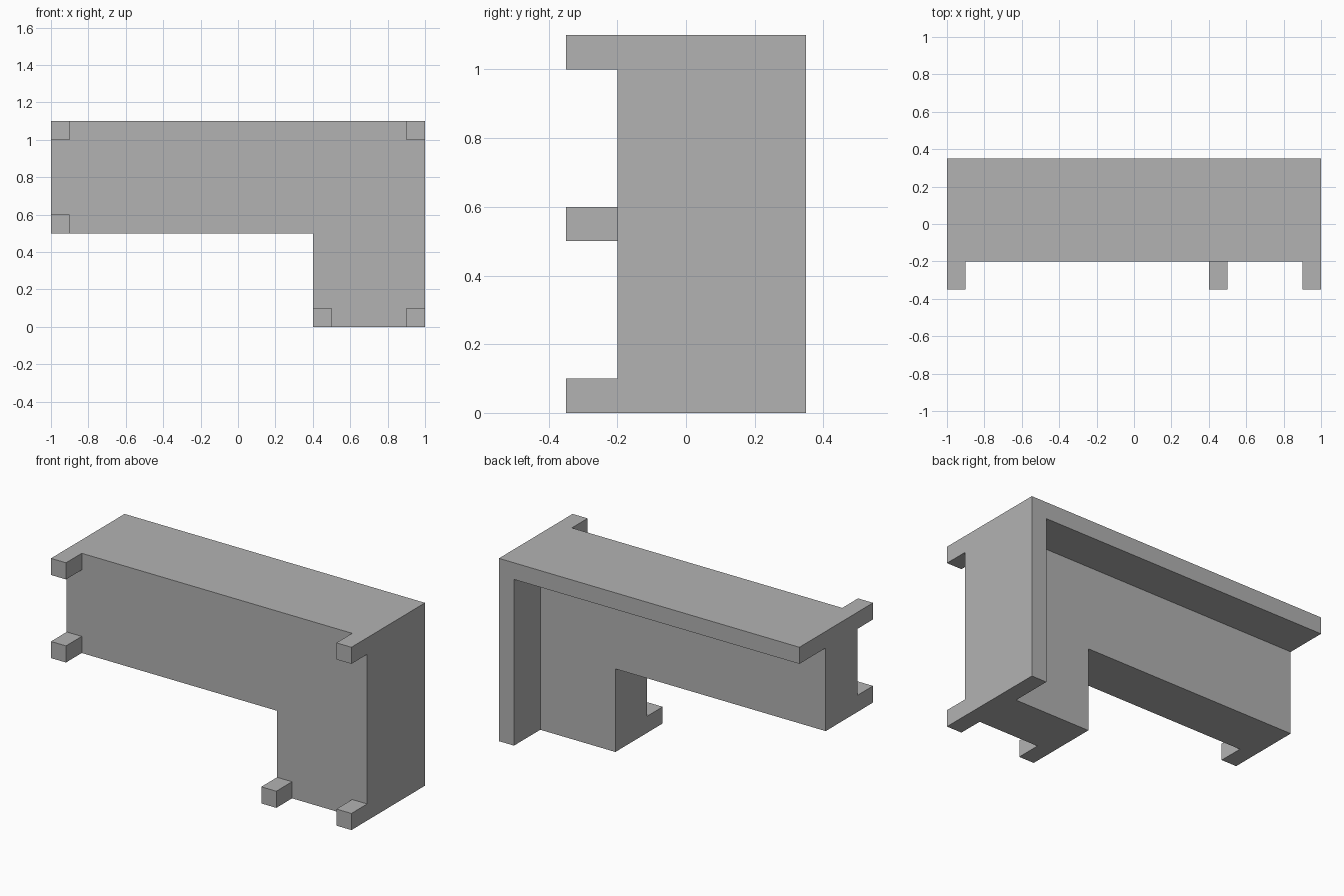
import bpy
import bmesh

default = bpy.data.objects.get("Cube")
if default:
    bpy.data.objects.remove(default)

# Single plain grey
grey = bpy.data.materials.new("plain_grey")
grey.use_nodes = True
colour = (0.448, 0.448, 0.448, 1)
grey.diffuse_color = colour
grey.node_tree.nodes["Principled BSDF"].inputs["Base Color"].default_value = colour


def prism(name, outline, y_front, y_back):
    """Extrude an x-z outline from y_front to y_back."""
    bm = bmesh.new()
    face = bm.faces.new([bm.verts.new((x, y_front, z)) for x, z in outline])
    extruded = bmesh.ops.extrude_face_region(bm, geom=[face])["geom"]
    moved = [v for v in extruded if isinstance(v, bmesh.types.BMVert)]
    bmesh.ops.translate(bm, verts=moved, vec=(0, y_back - y_front, 0))
    bmesh.ops.recalc_face_normals(bm, faces=bm.faces)
    mesh = bpy.data.meshes.new(name)
    bm.to_mesh(mesh)
    bm.free()
    mesh.materials.append(grey)
    obj = bpy.data.objects.new(name, mesh)
    bpy.context.collection.objects.link(obj)
    return obj


FRONT, SEAT_FRONT, SEAT_BACK, BACK = -0.35, -0.2, 0.1, 0.35
TOP, INNER_X, INNER_Z, T = 1.1, 0.4, 0.5, 0.1

# L-shaped corner seat
prism("seat", [(-1, INNER_Z), (INNER_X, INNER_Z), (INNER_X, 0),
               (1, 0), (1, TOP), (-1, TOP)], SEAT_FRONT, SEAT_BACK)

# Backrest following the two outer edges
prism("backrest", [(-1, TOP - T), (1 - T, TOP - T), (1 - T, 0),
                   (1, 0), (1, TOP), (-1, TOP)], SEAT_BACK, BACK)

# Square feet, each given by its lower corner
feet = {"upper_right_foot": (-1, TOP - T), "lower_right_foot": (-1, INNER_Z),
        "upper_left_foot": (1 - T, TOP - T), "lower_left_foot": (1 - T, 0),
        "inner_foot": (INNER_X, 0)}
for name, (x, z) in feet.items():
    prism(name, [(x, z), (x + T, z), (x + T, z + T), (x, z + T)], FRONT, SEAT_FRONT)
